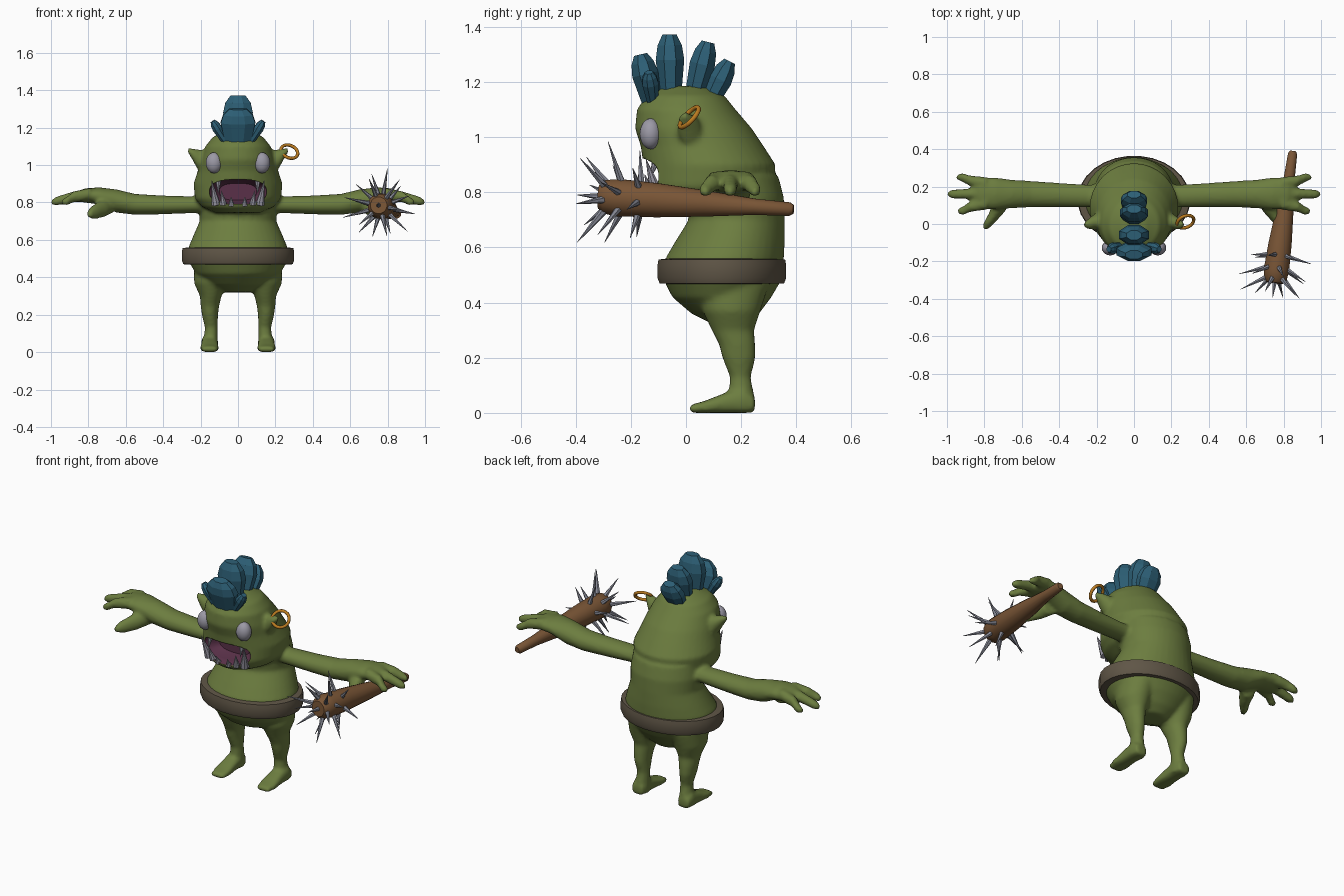
import bpy, bmesh, math
from mathutils import Vector, Matrix

if "Cube" in bpy.data.objects:
    bpy.data.objects.remove(bpy.data.objects["Cube"])

X, Y, Z = Vector((1, 0, 0)), Vector((0, 1, 0)), Vector((0, 0, 1))


def material(name, rgb):
    m = bpy.data.materials.new(name)
    m.use_nodes = True
    m.diffuse_color = (*rgb, 1)
    bsdf = m.node_tree.nodes["Principled BSDF"]
    bsdf.inputs["Base Color"].default_value = (*rgb, 1)
    bsdf.inputs["Roughness"].default_value = 0.8
    return m


SKIN = material("skin green", (.15, .205, .05))
HAIR = material("hair blue", (.026, .115, .18))
BELT = material("belt brown", (.115, .092, .062))
WOOD = material("club wood", (.19, .09, .036))
STEEL = material("spike grey", (.24, .25, .30))
IVORY = material("eye and tooth grey", (.33, .32, .38))
MOUTH = material("mouth purple", (.10, .03, .065))
GOLD = material("earring gold", (.5, .2, .015))


def loft(bm, sections, a, b, sides=24, power=1.0):
    """Closed skin through elliptical rings: (centre, radius along a, radius along b)."""
    def shape(v):
        return math.copysign(abs(v) ** power, v)
    rings = []
    for c, ra, rb in sections:
        ring = []
        for i in range(sides):
            t = math.tau * (i + .5) / sides
            ring.append(bm.verts.new(Vector(c) + a * ra * shape(math.cos(t)) + b * rb * shape(math.sin(t))))
        rings.append(ring)
    for lo, hi in zip(rings, rings[1:]):
        for i in range(sides):
            j = (i + 1) % sides
            bm.faces.new((lo[i], lo[j], hi[j], hi[i]))
    bm.faces.new(rings[0][::-1])
    bm.faces.new(rings[-1])


def upright(rows):
    """Rows of (height, front, back, half width) to loft sections."""
    return [((0, (f + k) / 2, z), w, (k - f) / 2) for z, f, k, w in rows]


def finish(bm, name, mats, angle=40):
    bmesh.ops.recalc_face_normals(bm, faces=bm.faces[:])
    me = bpy.data.meshes.new(name)
    bm.to_mesh(me)
    bm.free()
    for m in mats:
        me.materials.append(m)
    if angle:
        me.shade_smooth()
        me.set_sharp_from_angle(angle=math.radians(angle))
    ob = bpy.data.objects.new(name, me)
    bpy.context.scene.collection.objects.link(ob)
    return ob


def spike(bm, base, tip, radius, sides=6):
    base, tip = Vector(base), Vector(tip)
    d = tip - base
    rot = d.to_track_quat('Z', 'Y').to_matrix().to_4x4()
    bmesh.ops.create_cone(bm, cap_ends=True, segments=sides, radius1=radius, radius2=.001,
                          depth=d.length, matrix=Matrix.Translation((base + tip) / 2) @ rot)


# Body: overlapping lofts fused into one skin
bm = bmesh.new()
loft(bm, upright([(.32, .1, .22, .08), (.36, .02, .265, .16), (.42, -.05, .31, .225),
                  (.48, -.08, .345, .262), (.56, -.075, .355, .265), (.62, -.04, .358, .24),
                  (.70, .01, .358, .205), (.78, 0, .355, .21), (.86, 0, .335, .2)]), X, Y, 40)
loft(bm, upright([(.745, -.10, .15, .12), (.775, -.145, .26, .19), (.82, -.16, .32, .23),
                  (.90, -.155, .325, .238), (.97, -.165, .28, .215), (1.03, -.185, .24, .2),
                  (1.10, -.178, .18, .175), (1.15, -.145, .14, .135), (1.185, -.08, .07, .06)]), X, Y, 40)
for s in (1, -1):
    # Leg and foot
    loft(bm, [((s * x, y, z), rx, ry) for z, x, y, rx, ry in (
        (.46, .135, .17, .1, .13), (.37, .147, .165, .088, .105), (.30, .146, .17, .058, .077),
        (.25, .15, .185, .05, .066), (.20, .15, .192, .043, .06), (.13, .143, .197, .034, .038),
        (.07, .146, .2, .038, .046), (.01, .15, .2, .045, .05))], X, Y)
    loft(bm, [((s * .152, y, r), w, r) for y, w, r in (
        (.25, .035, .03), (.21, .045, .045), (.14, .045, .036),
        (.07, .05, .022), (.012, .04, .014))], X, Z, power=.7)
    # Arm and palm
    loft(bm, [((s * x, y, z), ry, rz) for x, y, z, ry, rz in (
        (.12, .15, .79, .06, .045), (.25, .15, .788, .06, .045), (.4, .155, .787, .064, .05),
        (.55, .16, .79, .07, .056), (.65, .16, .808, .076, .062), (.74, .163, .835, .085, .046),
        (.82, .165, .838, .085, .038), (.86, .165, .83, .07, .025))], Y, Z)
    # Fingers
    for y0, y1, end in ((.215, .25, .95), (.163, .16, 1.0), (.112, .07, .945)):
        loft(bm, [((s * .79, y0, .845), .036, .034), ((s * .88, (y0 + y1) / 2, .83), .028, .03),
                  ((s * (end - .03), y1, .808), .025, .024), ((s * end, y1, .80), .012, .012)], Y, Z, 12)
    # Thumb
    loft(bm, [((s * .70, .13, .785), .055, .05), ((s * .735, .06, .762), .04, .045),
              ((s * .775, .005, .745), .03, .035), ((s * .795, -.03, .735), .013, .016)], X, Z, 12)
    # Ear
    loft(bm, [((s * .15, .025, 1.015), .045, .06), ((s * .215, .01, 1.03), .042, .055),
              ((s * .245, 0, 1.06), .028, .03), ((s * .27, -.005, 1.08), .01, .01)], Y, Z, 12)
body = finish(bm, "body", [SKIN, MOUTH])
remesh = body.modifiers.new("fuse", 'REMESH')
remesh.mode = 'VOXEL'
remesh.voxel_size = .011
remesh.use_smooth_shade = True
soft = body.modifiers.new("soften", 'SMOOTH')
soft.factor, soft.iterations = .5, 3

# Open mouth, carved out of the head
bm = bmesh.new()
loft(bm, [((0, -.3, .857), .152, .066), ((0, -.085, .857), .152, .066),
          ((0, -.03, .857), .1, .045)], X, Z, 32, power=.75)
for f in bm.faces:
    f.material_index = 1
cutter = finish(bm, "mouth_cutter", [SKIN, MOUTH])
cutter.hide_render = True
cutter.hide_viewport = True
cut = body.modifiers.new("mouth", 'BOOLEAN')
cut.operation, cut.solver, cut.object = 'DIFFERENCE', 'EXACT', cutter

# Teeth: tusks and small lower teeth, a short upper pair
bm = bmesh.new()
for s in (1, -1):
    spike(bm, (s * .118, -.105, .79), (s * .142, -.145, .92), .026, 8)
    spike(bm, (s * .078, -.125, .79), (s * .09, -.15, .865), .02, 8)
    spike(bm, (s * .035, -.135, .785), (s * .037, -.155, .83), .017, 8)
    spike(bm, (s * .105, -.105, .925), (s * .105, -.13, .85), .018, 8)
finish(bm, "teeth", [IVORY])

# Eyes
bm = bmesh.new()
for s in (1, -1):
    bmesh.ops.create_uvsphere(bm, u_segments=20, v_segments=12, radius=1,
                              matrix=Matrix.Translation((s * .128, -.128, 1.012)) @ Matrix.Diagonal((.044, .04, .056, 1)))
finish(bm, "eyes", [IVORY])

# Belt
bm = bmesh.new()
loft(bm, [((0, .13, z), .302 - d, .235 - d) for z, d in (
    (.468, .035), (.47, .008), (.49, 0), (.535, 0), (.556, .004), (.56, .035))], X, Y, 28)
finish(bm, "belt", [BELT], 50)

# Crystal-shaped hair tufts
bm = bmesh.new()
tufts = [((0, -.12, 1.11), (0, -.165, 1.3), .1, .052), ((0, -.055, 1.13), (0, -.06, 1.372), .086, .056),
         ((0, .025, 1.13), (0, .08, 1.345), .08, .05), ((0, .07, 1.1), (0, .158, 1.275), .075, .046)]
tufts += [((s * .07, -.12, 1.13), (s * .135, -.135, 1.235), .028, .032) for s in (1, -1)]
for base, tip, wide, deep in tufts:
    base, tip = Vector(base), Vector(tip)
    b = (tip - base).cross(X).normalized()
    a = b.cross(tip - base).normalized()
    loft(bm, [(base.lerp(tip, t), wide * k, deep * k) for t, k in (
        (0, .7), (.62, 1), (.84, .85), (1, .5))], a, b, 8)
finish(bm, "hair", [HAIR], None)

# Earring
bpy.ops.mesh.primitive_torus_add(major_segments=24, minor_segments=8, major_radius=.047, minor_radius=.009,
                                 location=(.275, .012, 1.072))
ring = bpy.context.object
ring.name = "earring"
ring.rotation_euler = Vector((.3, -.7, .65)).to_track_quat('Z', 'Y').to_euler()
ring.data.materials.append(GOLD)
ring.data.shade_smooth()

# Club shaft
butt, head = Vector((.85, .39, .738)), Vector((.752, -.315, .785))
axis = (head - butt).normalized()
side = axis.cross(Z).normalized()
up = side.cross(axis)
bm = bmesh.new()
loft(bm, [(butt.lerp(head, t), r, r) for t, r in (
    (0, .016), (.02, .025), (.2, .03), (.45, .048), (.7, .063), (.9, .069), (.97, .062), (1, .045))], side, up, 16)
finish(bm, "club", [WOOD])

# Club spikes: leaning rings round the head
bm = bmesh.new()
for row, (t, count, out, ahead) in enumerate(((.79, 6, .155, .02), (.88, 6, .175, .06), (.96, 6, .15, .09))):
    c = butt.lerp(head, t)
    for i in range(count):
        a = math.tau * (i + row * .5 + .2) / count
        d = side * math.cos(a) + up * math.sin(a)
        reach = out + (.03 if i % 2 else -.005)
        spike(bm, c + d * .045, c + d * reach + axis * ahead, .015)
spike(bm, head - axis * .02, head + axis * .08, .015)
finish(bm, "club_spikes", [STEEL])
